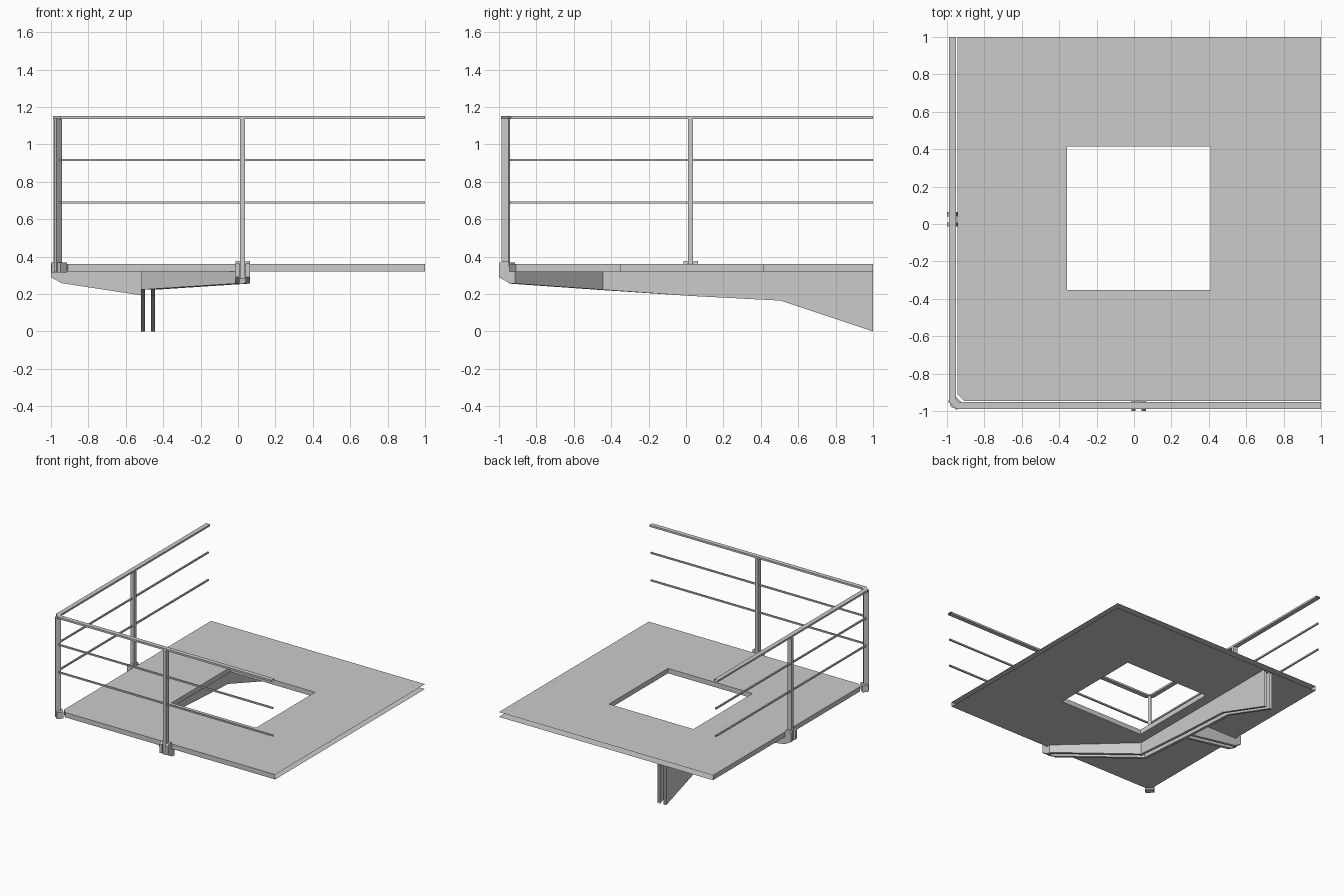
import bpy, bmesh, math
from mathutils import Vector, Matrix

if "Cube" in bpy.data.objects:
    bpy.data.objects.remove(bpy.data.objects["Cube"])


def finish(name, bm):
    """Fix normals, leave the clipped ends at x=1 / y=1 open, make the object."""
    bmesh.ops.recalc_face_normals(bm, faces=bm.faces)
    cut = [f for f in bm.faces if any(all(abs(v.co[a] - 1) < 1e-4 for v in f.verts) for a in (0, 1))]
    bmesh.ops.delete(bm, geom=cut, context='FACES_ONLY')
    me = bpy.data.meshes.new(name)
    bm.to_mesh(me)
    bm.free()
    ob = bpy.data.objects.new(name, me)
    bpy.context.collection.objects.link(ob)
    return ob


def ribbon(name, stations, offset, width):
    """Mitred bar along stations (x, y, bottom z, top z), shifted sideways by offset."""
    bm = bmesh.new()
    pts = [Vector(s[:2]) for s in stations]
    rings = []
    for i, (x, y, zb, zt) in enumerate(stations):
        a = (pts[i] - pts[max(i - 1, 0)]).normalized()
        b = (pts[min(i + 1, len(pts) - 1)] - pts[i]).normalized()
        a, b = (a if i else b), (b if i < len(pts) - 1 else a)
        d = (a + b).normalized()
        n = Vector((-d.y, d.x)) / d.dot(b)
        lo, hi = pts[i] + n * (offset - width / 2), pts[i] + n * (offset + width / 2)
        rings.append([bm.verts.new((p.x, p.y, z)) for p, z in ((lo, zb), (hi, zb), (hi, zt), (lo, zt))])
    for r, s in zip(rings, rings[1:]):
        for k in range(4):
            bm.faces.new((r[k], r[(k + 1) % 4], s[(k + 1) % 4], s[k]))
    bm.faces.new(rings[0])
    bm.faces.new(rings[-1])
    return finish(name, bm)


def bar(name, cx, cy, sx, sy, z0, z1, turn=0):
    bm = bmesh.new()
    m = (Matrix.Translation((cx, cy, (z0 + z1) / 2)) @ Matrix.Rotation(math.radians(turn), 4, 'Z')
         @ Matrix.Diagonal((sx, sy, z1 - z0, 1)))
    bmesh.ops.create_cube(bm, size=1, matrix=m)
    return finish(name, bm)


# Floor slab with square opening and clipped corner
E = -0.945
bm = bmesh.new()
edges = []
for loop in ([(E, 1), (E, -0.91), (-0.91, E), (1, E), (1, 1)],
             [(-0.358, -0.352), (0.41, -0.352), (0.41, 0.415), (-0.358, 0.415)]):
    vs = [bm.verts.new((x, y, 0.32)) for x, y in loop]
    edges += [bm.edges.new((vs[i - 1], vs[i])) for i in range(len(vs))]
bmesh.ops.triangle_fill(bm, edges=edges, use_beauty=True)
top = bmesh.ops.extrude_face_region(bm, geom=bm.faces[:], use_keep_orig=True)
bmesh.ops.translate(bm, verts=[g for g in top['geom'] if isinstance(g, bmesh.types.BMVert)],
                    vec=(0, 0, 0.04))
finish("floor_slab", bm)

# Twin-plate support beams ending in raised post clamps
M = 0.025
clamp = [(-0.943, 0.258, 0.32), (-0.946, 0.259, 0.362), (-0.952, 0.263, 0.377),
         (-0.985, 0.282, 0.377), (-1.0, 0.29, 0.362)]
main = [(-0.481, 1, 0.0, 0.32), (-0.481, 0.505, 0.165, 0.32), (-0.481, M, 0.19, 0.32),
        (-0.481, -0.46, 0.223, 0.32), (M, -0.93, 0.256, 0.32)] + [(M, p, b, t) for p, b, t in clamp]
side = [(-0.51, M, 0.192, 0.32)] + [(p, M, b, t) for p, b, t in clamp]
for label, off in (("a", 0.027), ("b", -0.027)):
    ribbon("main_beam_plate_" + label, main, off, 0.022)
    ribbon("side_beam_plate_" + label, side, off, 0.022)

# Railing: flat handrail and two thin rails turning the clipped corner
R = -0.971
for name, z, w, h in (("handrail", 1.144, 0.036, 0.015), ("upper_rail", 0.916, 0.012, 0.012),
                      ("lower_rail", 0.69, 0.012, 0.012)):
    path = [(R, 1), (R, -0.942), (-0.942, R), (1, R)]
    ribbon(name, [(x, y, z - h / 2, z + h / 2) for x, y in path], 0, w)

# Posts
bar("front_post", M - 0.002, -0.968, 0.027, 0.036, 0.28, 1.138)
bar("left_post", -0.968, M - 0.002, 0.036, 0.027, 0.28, 1.138)
bar("corner_post", -0.963, -0.963, 0.042, 0.02, 0.32, 1.138, 45)
bar("corner_clamp", -0.955, -0.955, 0.05, 0.068, 0.315, 0.368, 45)
